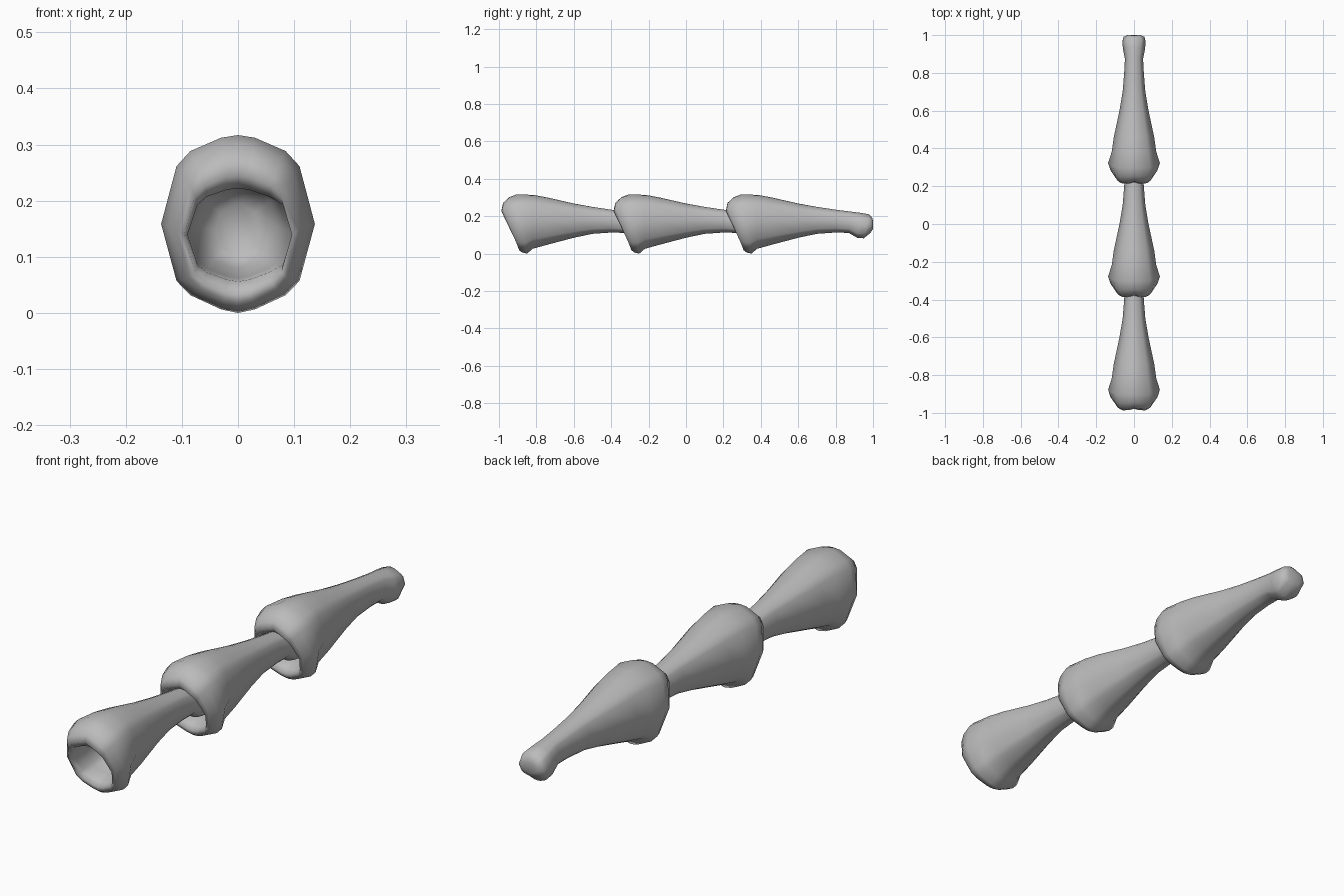
import bpy, bmesh

if "Cube" in bpy.data.objects:
    bpy.data.objects.remove(bpy.data.objects["Cube"])

grey = bpy.data.materials.new("bone grey")
grey.diffuse_color = (0.5, 0.5, 0.5, 1)
grey.use_nodes = True
grey.node_tree.nodes["Principled BSDF"].inputs["Base Color"].default_value = grey.diffuse_color

# Half cross-section: x share of half width, z share of half height, top to bottom
HALF = [(0, 1), (.22, .97), (.62, .82), (.80, .65), (1, 0),
        (.80, -.64), (.62, -.80), (.22, -.96), (0, -1)]
SECTION = HALF + [(-x, z) for x, z in HALF[-2:0:-1]]

# Rings from the socket floor, out over the lip, back to the knob:
# y at top, y at bottom, half width, z top, z bottom, centre notch depth
RINGS = [
    (.28, .28, .040, .195, .100, 0),
    (.24, .25, .072, .225, .080, 0),
    (.13, .17, .088, .232, .062, 0),
    (.035, .125, .090, .222, .056, .01),
    (.004, .105, .096, .245, .034, .018),
    (.012, .108, .108, .275, .018, .015),
    (.045, .125, .125, .302, .006, .01),
    (.095, .150, .137, .317, .000, 0),
    (.185, .180, .118, .314, .026, 0),
    (.26, .26, .107, .300, .048, 0),
    (.40, .40, .077, .268, .085, 0),
    (.50, .50, .060, .250, .106, 0),
    (.60, .60, .052, .235, .113, 0),
    (.68, .67, .048, .225, .111, 0),
    (.735, .715, .058, .218, .085, 0),
    (.78, .75, .062, .210, .082, 0),
    (.797, .785, .055, .190, .110, 0),
    (.80, .80, .036, .172, .132, 0),
]


def segment_mesh():
    bm = bmesh.new()
    loops = []
    for index, (yt, yb, w, zt, zb, notch) in enumerate(RINGS):
        loop = []
        for sx, sz in SECTION:
            t = (sz + 1) / 2
            y = yb + (yt - yb) * t
            if sz > .9:
                y += notch * (1 - abs(sx) * 2)
            x = sx * w
            # the right side of the lip has a crisp inner edge
            if index == 3 and sx > .7:
                x += .008
                y -= .02
            loop.append(bm.verts.new((x, y, zb + (zt - zb) * t)))
        loops.append(loop)
    n = len(SECTION)
    for a, b in zip(loops, loops[1:]):
        for i in range(n):
            bm.faces.new((a[i], a[(i + 1) % n], b[(i + 1) % n], b[i]))
    bm.faces.new(loops[0])
    bm.faces.new(loops[-1])
    bmesh.ops.recalc_face_normals(bm, faces=bm.faces)
    for f in bm.faces:
        f.smooth = True
    mesh = bpy.data.meshes.new("segment")
    bm.to_mesh(mesh)
    bm.free()
    mesh.materials.append(grey)
    return mesh


# Three identical segments, each knob plugged into the next socket
mesh = segment_mesh()
for k, name in enumerate(("front_segment", "middle_segment", "rear_segment")):
    ob = bpy.data.objects.new(name, mesh)
    ob.location.y = -1 + .6 * k
    bpy.context.collection.objects.link(ob)
